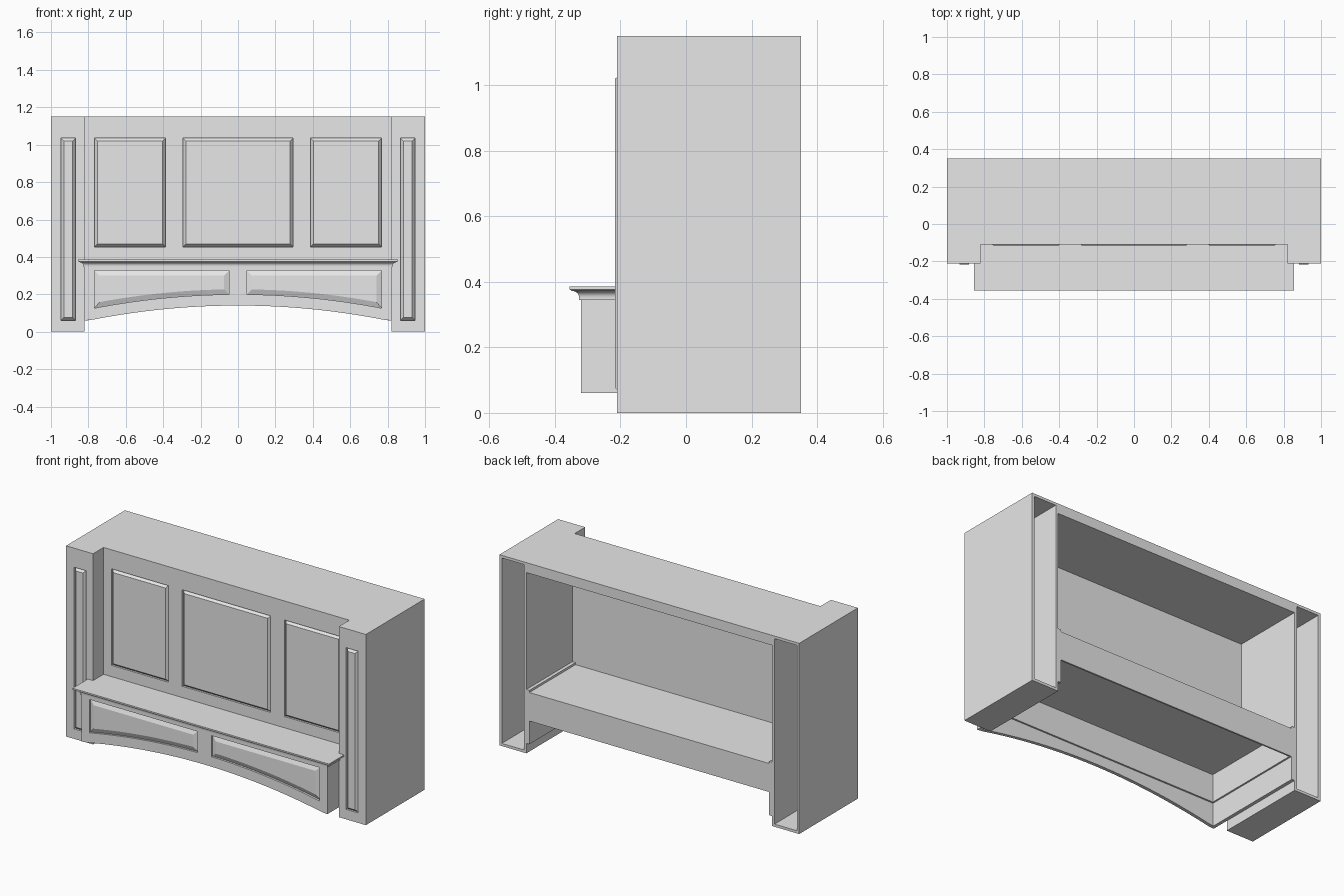
import bpy
import bmesh
import math

if "Cube" in bpy.data.objects:
    bpy.data.objects.remove(bpy.data.objects["Cube"], do_unlink=True)

grey = bpy.data.materials.new("light_grey")
grey.use_nodes = True
GREY = (0.8, 0.8, 0.8, 1.0)
grey.diffuse_color = GREY
grey.node_tree.nodes["Principled BSDF"].inputs["Base Color"].default_value = GREY

# Main dimensions
TOP = 1.15
BACK = 0.35
COL_IN, COL_FRONT, WALL = 0.82, -0.21, 0.016
PANEL_Y = -0.11
LOW_Y = -0.32
SHELF = 0.385
SHELF_UNDER = 0.367
RECESS = 0.012


def loft(name, loops):
    """Skin a solid through matching closed loops, capped at both ends."""
    bm = bmesh.new()
    rings = [[bm.verts.new(p) for p in loop] for loop in loops]
    n = len(rings[0])
    for a, b in zip(rings, rings[1:]):
        for i in range(n):
            j = (i + 1) % n
            bm.faces.new((a[i], a[j], b[j], b[i]))
    bm.faces.new(rings[0])
    bm.faces.new(rings[-1])
    bmesh.ops.recalc_face_normals(bm, faces=bm.faces)
    mesh = bpy.data.meshes.new(name)
    bm.to_mesh(mesh)
    bm.free()
    mesh.materials.append(grey)
    obj = bpy.data.objects.new(name, mesh)
    bpy.context.scene.collection.objects.link(obj)
    return obj


def at_y(outline, y):
    return [(x, y, z) for x, z in outline]


def rect(x0, x1, z0, z1, inset=0.0):
    return [(x0 + inset, z0 + inset), (x1 - inset, z0 + inset),
            (x1 - inset, z1 - inset), (x0 + inset, z1 - inset)]


def box(name, x0, x1, y0, y1, z0, z1):
    r = rect(x0, x1, z0, z1)
    return loft(name, [at_y(r, y0), at_y(r, y1)])


def cut(obj, cutters):
    """Subtract the cutters, bake the result and discard them."""
    for c in cutters:
        c.hide_render = True
        mod = obj.modifiers.new("cut", "BOOLEAN")
        mod.operation = "DIFFERENCE"
        mod.solver = "EXACT"
        mod.object = c
    bpy.context.view_layer.update()
    graph = bpy.context.evaluated_depsgraph_get()
    baked = bpy.data.meshes.new_from_object(obj.evaluated_get(graph))
    obj.modifiers.clear()
    obj.data = baked
    for c in cutters:
        bpy.data.objects.remove(c, do_unlink=True)


def raised_panel(name, outer, inner, face_y, proud):
    """Bevelled panel in a recess; returns the recess cutter."""
    floor = face_y + RECESS
    loft(name, [at_y(outer, floor + 0.002), at_y(outer, floor),
                at_y(inner, face_y - proud)])
    return loft(name + "_recess", [at_y(outer, face_y - 0.05), at_y(outer, floor)])


# Hollow side columns, open at the back, each with a tall narrow panel
for side, s in (("left", 1), ("right", -1)):
    def span(a, b):
        return sorted((s * a, s * b))

    column = box(side + "_column", *span(COL_IN, 1), COL_FRONT, BACK, 0, TOP)
    cavity = box("cavity", *span(COL_IN + WALL, 1 - WALL), COL_FRONT + 0.02, BACK + 0.1,
                 WALL, TOP - WALL)
    px = span(0.868, 0.947)
    recess = raised_panel(side + "_column_panel", rect(*px, 0.06, 1.035),
                          rect(*px, 0.06, 1.035, 0.016), COL_FRONT, 0.006)
    cut(column, [cavity, recess])

    # Lower box side and thin liner side
    box(side + "_lower_side", *span(0.80, COL_IN), LOW_Y + 0.02, BACK, 0.06, SHELF)
    box(side + "_liner", *span(0.79, 0.80), LOW_Y + 0.02, BACK, 0.2, SHELF_UNDER)

# Upper face with three raised panels
upper = box("upper_front", -COL_IN, COL_IN, PANEL_Y, PANEL_Y + 0.02, SHELF_UNDER, TOP)
recesses = []
for label, x0, x1 in (("right", -0.768, -0.387), ("middle", -0.295, 0.295),
                      ("left", 0.387, 0.768)):
    recesses.append(raised_panel(label + "_upper_panel", rect(x0, x1, 0.453, 1.035),
                                 rect(x0, x1, 0.453, 1.035, 0.016), PANEL_Y, 0.006))
cut(upper, recesses)
box("top_block", -COL_IN, COL_IN, PANEL_Y + 0.02, BACK, TOP - 0.06, TOP)

# Shelf and liner crosspieces
box("shelf", -0.80, 0.80, PANEL_Y, BACK, SHELF_UNDER, SHELF_UNDER + 0.005)
box("shelf_front", -0.80, 0.80, LOW_Y + 0.02, PANEL_Y + 0.02, SHELF_UNDER, SHELF)
box("liner_front", -0.79, 0.79, LOW_Y + 0.02, LOW_Y + 0.03, 0.2, SHELF_UNDER)
box("back_rail", -0.79, 0.79, BACK - 0.01, BACK, 0.2, SHELF_UNDER)


# Arched lower front with two arched panels
def arch(x):
    return 0.14 - 0.08 * min(1, abs(x) / 0.80) ** 2


def arched_outline(x0, x1, lift, top, steps):
    xs = [x0 + (x1 - x0) * i / steps for i in range(steps + 1)]
    return [(x, arch(x) + lift) for x in xs] + [(x1, top), (x0, top)]


front = arched_outline(-COL_IN, COL_IN, 0, SHELF, 41)
valance = loft("arched_front", [at_y(front, LOW_Y), at_y(front, LOW_Y + 0.02)])
recesses = []
for label, x0, x1 in (("right", -0.768, -0.047), ("left", 0.047, 0.768)):
    outer = arched_outline(x0, x1, 0.06, 0.327, 20)
    inner = arched_outline(x0 + 0.028, x1 - 0.028, 0.087, 0.30, 20)
    recesses.append(raised_panel(label + "_lower_panel", outer, inner, LOW_Y, 0))
cut(valance, recesses)

# Crown moulding mitred around the lower box: (outward offset, height)
profile = [(0, SHELF), (0.035, SHELF), (0.035, 0.376), (0.030, 0.374)]
for i in range(7):
    a = math.radians(90 * i / 6)
    profile.append((0.028 - 0.022 * math.sin(a), 0.352 + 0.02 * math.cos(a)))
profile += [(0.006, 0.345), (0, 0.345)]
stations = []
for sx, front_end in ((1, False), (1, True), (-1, True), (-1, False)):
    stations.append([(sx * (COL_IN + d), LOW_Y - d if front_end else COL_FRONT, z)
                     for d, z in profile])
crown = loft("crown_moulding", stations)

# Smooth the curved moulding while keeping its edges crisp
bpy.ops.object.select_all(action="DESELECT")
crown.select_set(True)
bpy.context.view_layer.objects.active = crown
bpy.ops.object.shade_smooth_by_angle(angle=math.radians(30))
